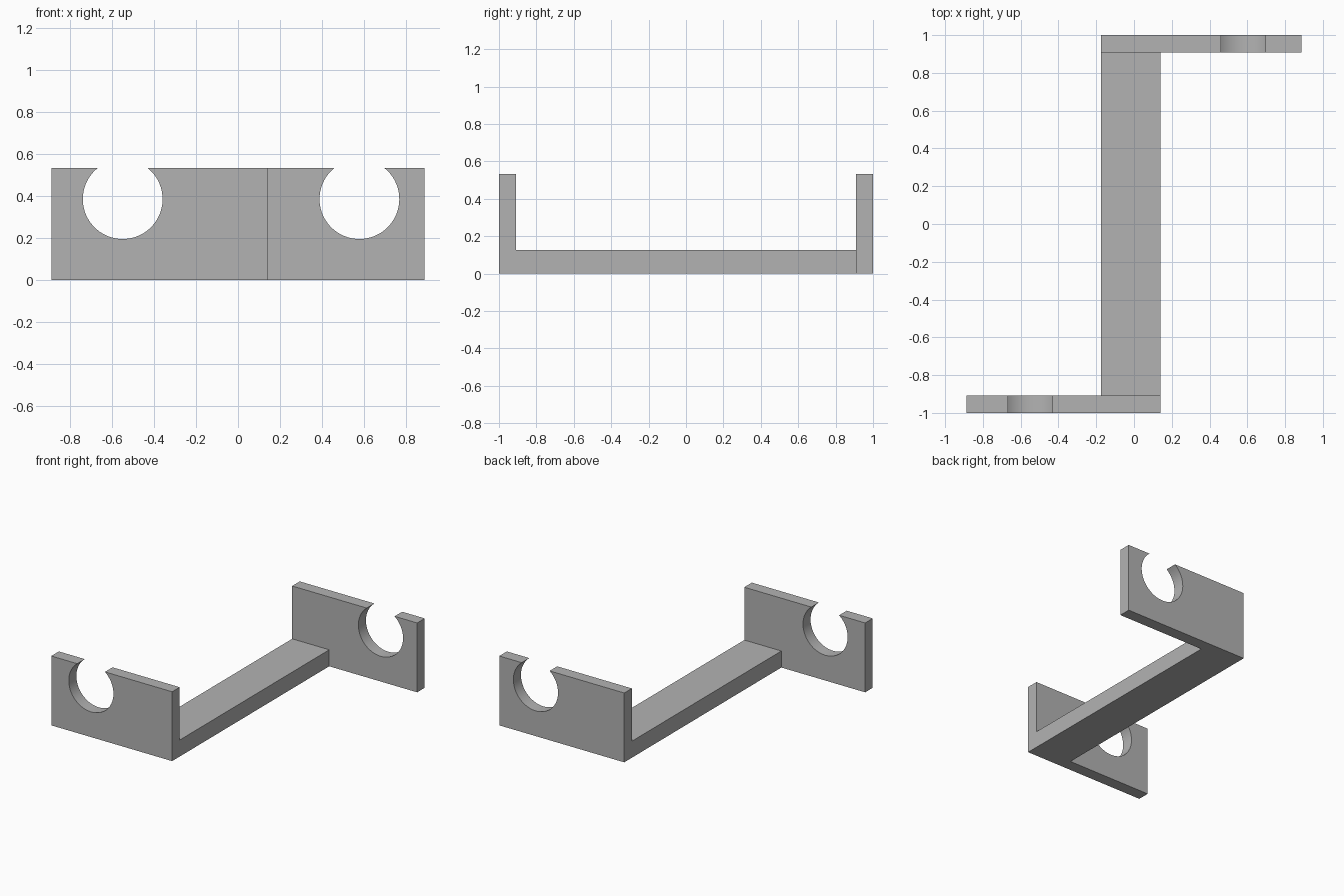
import bpy
import bmesh
from math import asin, cos, sin, pi, radians

cube = bpy.data.objects.get("Cube")
if cube:
    bpy.data.objects.remove(cube, do_unlink=True)

HEIGHT, THICK = 0.533, 0.092       # end plates
BAR_HEIGHT = 0.127
BAR_LEFT, BAR_RIGHT = 0.14, -0.175
REACH = 0.888                      # how far each plate extends sideways
HOLE_Z, HOLE_R, SEGMENTS = 0.384, 0.19, 48

grey = bpy.data.materials.new("plain_grey")
grey.use_nodes = True
colour = (0.45, 0.45, 0.45, 1)
grey.diffuse_color = colour
grey.node_tree.nodes["Principled BSDF"].inputs["Base Color"].default_value = colour


def extrude_profile(name, points, y0, y1):
    """Extrude an x-z outline along y into a closed solid."""
    bm = bmesh.new()
    face = bm.faces.new([bm.verts.new((x, y0, z)) for x, z in points])
    result = bmesh.ops.extrude_face_region(bm, geom=[face])
    moved = [v for v in result["geom"] if isinstance(v, bmesh.types.BMVert)]
    bmesh.ops.translate(bm, verts=moved, vec=(0, y1 - y0, 0))
    bmesh.ops.recalc_face_normals(bm, faces=bm.faces)
    mesh = bpy.data.meshes.new(name)
    bm.to_mesh(mesh)
    bm.free()
    mesh.materials.append(grey)
    obj = bpy.data.objects.new(name, mesh)
    bpy.context.collection.objects.link(obj)
    bpy.ops.object.select_all(action="DESELECT")
    obj.select_set(True)
    bpy.context.view_layer.objects.active = obj
    bpy.ops.object.shade_smooth_by_angle(angle=radians(30))
    return obj


def plate_outline(x0, x1, hole_x):
    """Rectangle with a round notch that breaks through the top edge."""
    start = pi - asin((HEIGHT - HOLE_Z) / HOLE_R)
    sweep = 3 * pi - 2 * start
    angles = [start + sweep * i / SEGMENTS for i in range(SEGMENTS + 1)]
    notch = [(hole_x + HOLE_R * cos(a), HOLE_Z + HOLE_R * sin(a)) for a in angles]
    return [(x0, 0), (x0, HEIGHT)] + notch + [(x1, HEIGHT), (x1, 0)]


# End plates reaching to opposite sides
extrude_profile("front_plate", plate_outline(-REACH, BAR_LEFT, -0.549), -1, -1 + THICK)
extrude_profile("back_plate", plate_outline(BAR_RIGHT, REACH, 0.578), 1 - THICK, 1)

# Connecting bar between the plates
bar = [(BAR_RIGHT, 0), (BAR_RIGHT, BAR_HEIGHT), (BAR_LEFT, BAR_HEIGHT), (BAR_LEFT, 0)]
extrude_profile("connecting_bar", bar, -1 + THICK, 1 - THICK)
